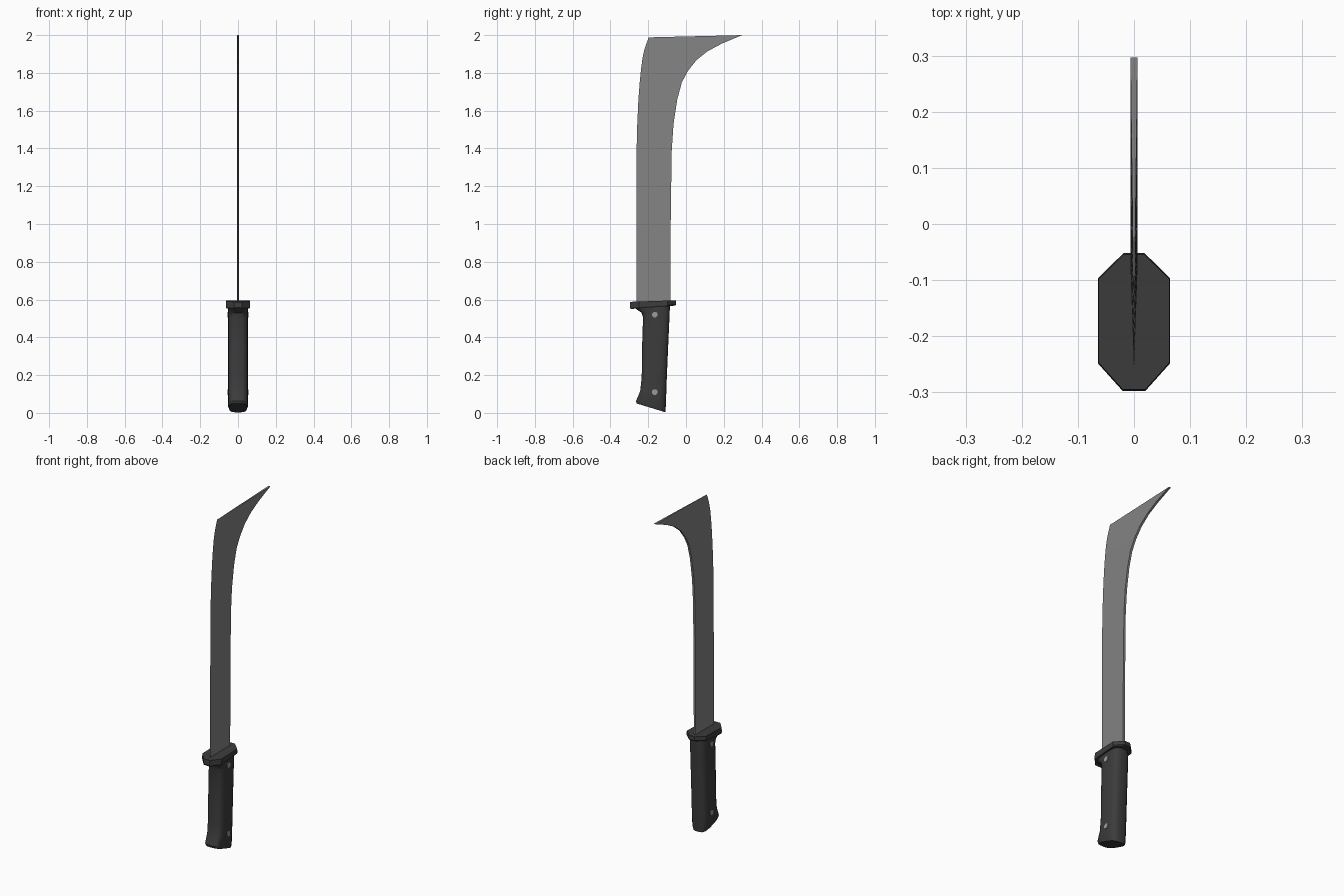
import bpy, bmesh, math
from mathutils import Matrix

cube = bpy.data.objects.get("Cube")
if cube:
    bpy.data.objects.remove(cube, do_unlink=True)


def material(name, value):
    m = bpy.data.materials.new(name)
    m.use_nodes = True
    colour = (value, value, value, 1)
    m.diffuse_color = colour
    bsdf = next(n for n in m.node_tree.nodes if n.type == 'BSDF_PRINCIPLED')
    bsdf.inputs["Base Color"].default_value = colour
    return m


STEEL = material("blade steel", 0.23)
BLACK = material("black grip", 0.045)
RIVET = material("rivet metal", 0.32)


def finish(name, bm, mat, angle=None):
    bmesh.ops.recalc_face_normals(bm, faces=bm.faces)
    mesh = bpy.data.meshes.new(name)
    bm.to_mesh(mesh)
    bm.free()
    mesh.materials.append(mat)
    ob = bpy.data.objects.new(name, mesh)
    bpy.context.collection.objects.link(ob)
    if angle:
        bpy.ops.object.select_all(action='DESELECT')
        ob.select_set(True)
        bpy.context.view_layer.objects.active = ob
        bpy.ops.object.shade_smooth_by_angle(angle=math.radians(angle))
    return ob


def loft(name, rings, mat, angle=None):
    """Skin a list of equal-length closed rings and cap both ends."""
    bm = bmesh.new()
    loops = [[bm.verts.new(p) for p in ring] for ring in rings]
    n = len(loops[0])
    for a, b in zip(loops, loops[1:]):
        for i in range(n):
            j = (i + 1) % n
            bm.faces.new((a[i], a[j], b[j], b[i]))
    bm.faces.new(loops[0])
    bm.faces.new(loops[-1])
    return finish(name, bm, mat, angle)


# Blade: wedge sections, sharp at the front and thick along the spine
# each row: edge y, edge z, spine y, spine z
T = 0.0063
rows = [(-.263, .57, -.083, .57), (-.263, 1.0, -.081, 1.0),
        (-.262, 1.38, -.076, 1.38), (-.258, 1.53, -.066, 1.53),
        (-.252, 1.66, -.046, 1.66), (-.245, 1.75, -.022, 1.75),
        (-.238, 1.82, .01, 1.81), (-.230, 1.88, .055, 1.867),
        (-.221, 1.92, .115, 1.915), (-.21, 1.955, .19, 1.955),
        (-.197, 1.988, .297, 2.0)]
loft("blade", [[(0, ey, ez), (T, sy, sz), (-T, sy, sz)]
               for ey, ez, sy, sz in rows], STEEL)


# Grip: rounded-box sections that tilt towards the slanted butt
def grip_ring(front, z_front, back, z_back, half, sides=20, power=0.6):
    ring = []
    for i in range(sides):
        a = math.tau * (i + 0.5) / sides
        c, s = math.cos(a), math.sin(a)
        u = math.copysign(abs(c) ** power, c)
        v = math.copysign(abs(s) ** power, s)
        t = (v + 1) / 2
        ring.append((half * u, front + (back - front) * t,
                     z_front + (z_back - z_front) * t))
    return ring


grip = [(-.262, .05, -.108, .003, .047), (-.265, .063, -.107, .02, .053),
        (-.243, .115, -.104, .10, .053), (-.235, .19, -.101, .19, .053),
        (-.233, .35, -.094, .35, .053), (-.228, .505, -.087, .505, .053),
        (-.236, .53, -.086, .53, .053), (-.262, .548, -.085, .55, .053),
        (-.28, .562, -.085, .57, .053)]
loft("grip", [grip_ring(*g) for g in grip], BLACK, 35)


# Guard: elongated octagonal plate, slightly deeper at the front
def guard_ring(scale, z_front, z_back):
    outline = [(.018, -.054), (.063, -.098), (.063, -.247), (.02, -.295)]
    outline += [(-x, y) for x, y in reversed(outline)]
    ring = []
    for x, y in outline:
        t = (y + .295) / .241
        ring.append((x * scale, -.175 + (y + .175) * scale,
                     z_front + (z_back - z_front) * t))
    return ring


loft("guard", [guard_ring(.98, .55, .568), guard_ring(1.02, .558, .574),
               guard_ring(1.0, .588, .596)], BLACK)

# Rivets passing through the grip
for label, z in (("upper", .52), ("lower", .11)):
    bm = bmesh.new()
    bmesh.ops.create_cone(
        bm, cap_ends=True, segments=8, radius1=.016, radius2=.016, depth=.112,
        matrix=Matrix.Translation((0, -.165, z)) @ Matrix.Rotation(math.pi / 2, 4, 'Y')
        @ Matrix.Rotation(math.pi / 8, 4, 'Z'))
    finish(label + "_rivet", bm, RIVET)
